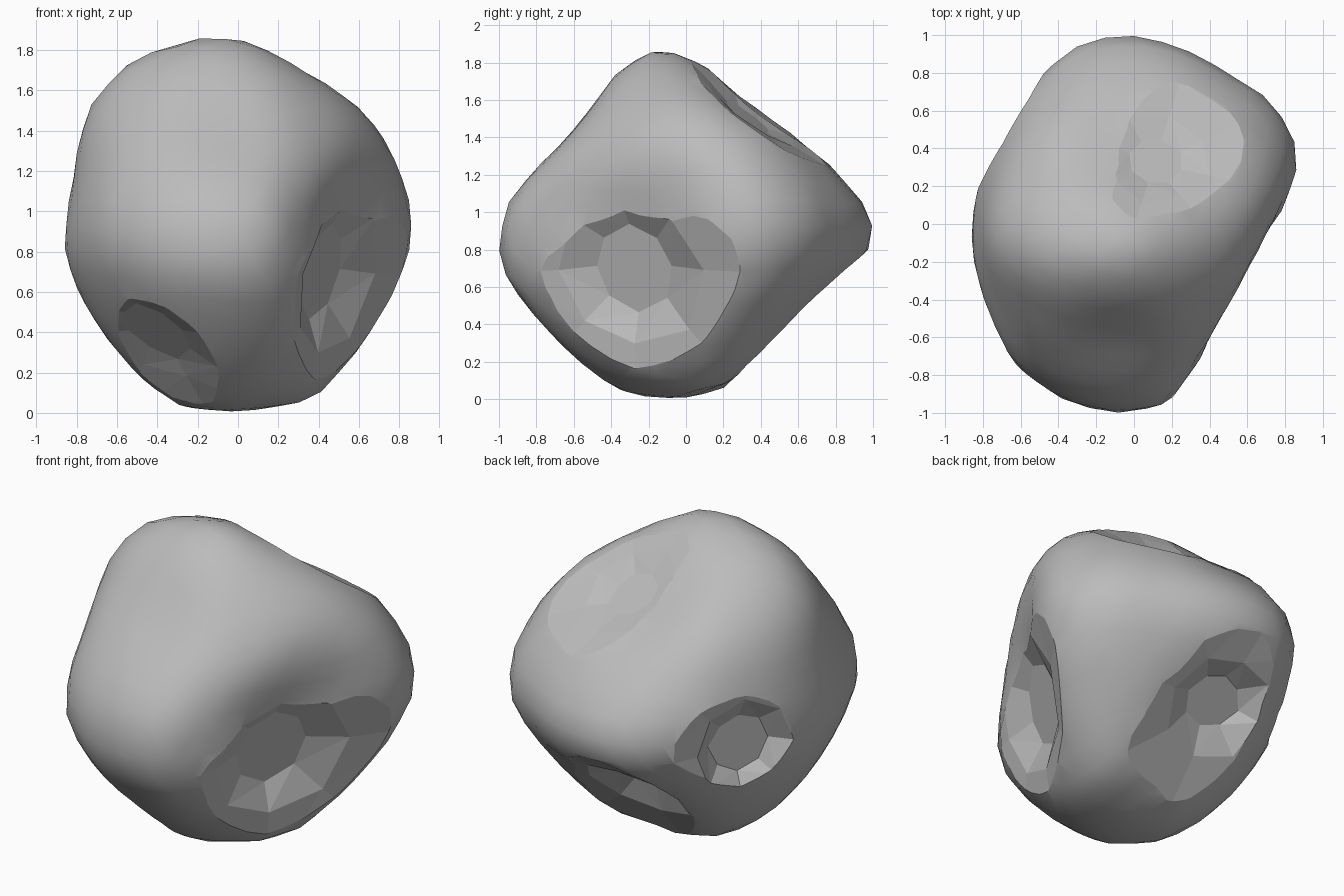
import bpy, bmesh, math, random
from mathutils import Vector

random.seed(4)
MIDDLE = Vector((0, 0, 0.93))

if "Cube" in bpy.data.objects:
    bpy.data.objects.remove(bpy.data.objects["Cube"], do_unlink=True)

# Outlines of the boulder, counter-clockwise, in each axis plane
plan = [(.87, .37), (.8, .6), (.58, .76), (.18, .97), (-.1, 1), (-.33, .96),
        (-.62, .65), (-.8, .32), (-.87, 0), (-.84, -.28), (-.7, -.66),
        (-.55, -.83), (-.28, -.97), (.07, -1), (.28, -.88), (.5, -.5), (.84, .18)]
front = [(.87, .95), (.82, 1.18), (.7, 1.4), (.58, 1.55), (.1, 1.83), (-.12, 1.87),
         (-.4, 1.81), (-.58, 1.72), (-.71, 1.57), (-.79, 1.38), (-.87, .78),
         (-.73, .48), (-.57, .26), (-.38, .08), (-.22, 0), (.23, .02), (.38, .06),
         (.5, .18), (.74, .52), (.84, .75)]
side = [(1, .95), (.92, 1.1), (.7, 1.35), (.4, 1.56), (.03, 1.84), (-.12, 1.87),
        (-.28, 1.83), (-.4, 1.72), (-.6, 1.45), (-.92, 1.12), (-1, .95), (-1, .73),
        (-.9, .54), (-.6, .22), (-.36, .04), (-.2, 0), (.15, .02), (.33, .13),
        (.6, .43), (.88, .66), (.98, .8)]


def lowered(outline):
    return [(a, b - MIDDLE.z) for a, b in outline]


VIEWS = [(0, 1, plan), (0, 2, lowered(front)), (1, 2, lowered(side))]


def cross(a, b):
    return a[0] * b[1] - a[1] * b[0]


def reach(outline, d):
    """Distance from the middle to the outline along the flat direction d."""
    for a, b in zip(outline, outline[1:] + outline[:1]):
        if cross(a, d) >= -1e-7 and cross(d, b) >= -1e-7:
            edge = (b[0] - a[0], b[1] - a[1])
            return cross(a, edge) / cross(d, edge)
    return 1.0


def shadow(p, view):
    """Angle of the point in a plane, and its share of the outline's reach."""
    i, j, outline = view
    length = math.hypot(p[i], p[j])
    if length < 1e-5:
        return 0.0, 0.0
    return math.atan2(p[j], p[i]), length / reach(outline, (p[i] / length, p[j] / length))


def fill_outlines(verts):
    """Push the points near each outline out until they meet it."""
    scales = [1.0] * len(verts)
    for view in VIEWS:
        shadows = [shadow(v.co, view) for v in verts]
        for k, (angle, share) in enumerate(shadows):
            best = max(s for a, s in shadows if math.cos(a - angle) > 0.98)
            scales[k] *= (1 / best) ** (share ** 8)
    for v, scale in zip(verts, scales):
        v.co *= scale


def make_object(name, bm):
    mesh = bpy.data.meshes.new(name)
    bm.to_mesh(mesh)
    bm.free()
    obj = bpy.data.objects.new(name, mesh)
    bpy.context.collection.objects.link(obj)
    return obj


# Boulder body: a ball swollen to its outlines
bm = bmesh.new()
bmesh.ops.create_icosphere(bm, subdivisions=4, radius=1)
body = bm.verts[:]
for v in body:
    d = v.co.normalized()
    total = sum(shadow(d, view)[1] ** 2 for view in VIEWS)
    v.co = d * math.sqrt(2 / total)
for _ in range(3):
    bmesh.ops.smooth_vert(bm, verts=body, factor=0.5,
                          use_axis_x=True, use_axis_y=True, use_axis_z=True)
    fill_outlines(body)
points = [v.co.copy() for v in body]
bmesh.ops.translate(bm, verts=body, vec=MIDDLE)
for f in bm.faces:
    f.smooth = True
boulder = make_object("boulder", bm)

stone = bpy.data.materials.new("stone_grey")
stone.use_nodes = True
colour = (0.5, 0.5, 0.5, 1)
stone.diffuse_color = colour
stone.node_tree.nodes["Principled BSDF"].inputs["Base Color"].default_value = colour
boulder.data.materials.append(stone)


def cut_crater(name, toward, normal, bowl, depth, sink):
    """Cut a flattened shelf with a rough faceted bowl in it."""
    toward = Vector(toward).normalized()
    surface = max(points, key=lambda p: p.normalized().dot(toward))
    normal = Vector(normal).normalized()
    turn = normal.to_track_quat("Z", "Y")
    base = MIDDLE + surface - normal * sink
    sides = 8
    bm = bmesh.new()
    rings = []
    for radius, height in ((bowl * 0.55, -depth), (bowl, 0), (0.8, 0.06), (0.9, 0.6)):
        ring = []
        for k in range(sides):
            angle = math.tau * k / sides
            r = radius * random.uniform(0.9, 1.1)
            spot = Vector((r * math.cos(angle), r * math.sin(angle), height))
            ring.append(bm.verts.new(base + turn @ spot))
        rings.append(ring)
    for low, high in zip(rings, rings[1:]):
        for k in range(sides):
            n = (k + 1) % sides
            bm.faces.new((low[k], low[n], high[n], high[k]))
    bm.faces.new(rings[0])
    bm.faces.new(rings[-1])
    bmesh.ops.triangulate(bm, faces=bm.faces[:])
    bmesh.ops.recalc_face_normals(bm, faces=bm.faces[:])
    cutter = make_object(name, bm)
    cutter.data.materials.append(stone)
    cutter.hide_render = True
    cut = boulder.modifiers.new(name, "BOOLEAN")
    cut.operation = "DIFFERENCE"
    cut.solver = "EXACT"
    cut.object = cutter
    bpy.context.view_layer.objects.active = boulder
    bpy.ops.object.modifier_apply(modifier=cut.name)
    bpy.data.objects.remove(cutter, do_unlink=True)


# Craters around the boulder
cut_crater("front_crater", (.55, -.3, -.24), (.87, -.4, -.25), 0.43, 0.09, 0.06)
cut_crater("side_crater", (-.65, .42, -.06), (-.85, .52, -.05), 0.3, 0.09, 0.05)
cut_crater("back_crater", (-.08, .68, -.5), (0, .67, -.72), 0.3, 0.09, 0.025)
cut_crater("under_crater", (-.35, -.5, -.55), (-.45, -.5, -.75), 0.35, 0.02, 0.04)
cut_crater("top_crater", (.15, .38, .62), (.18, .57, .8), 0.28, 0.03, 0.025)
